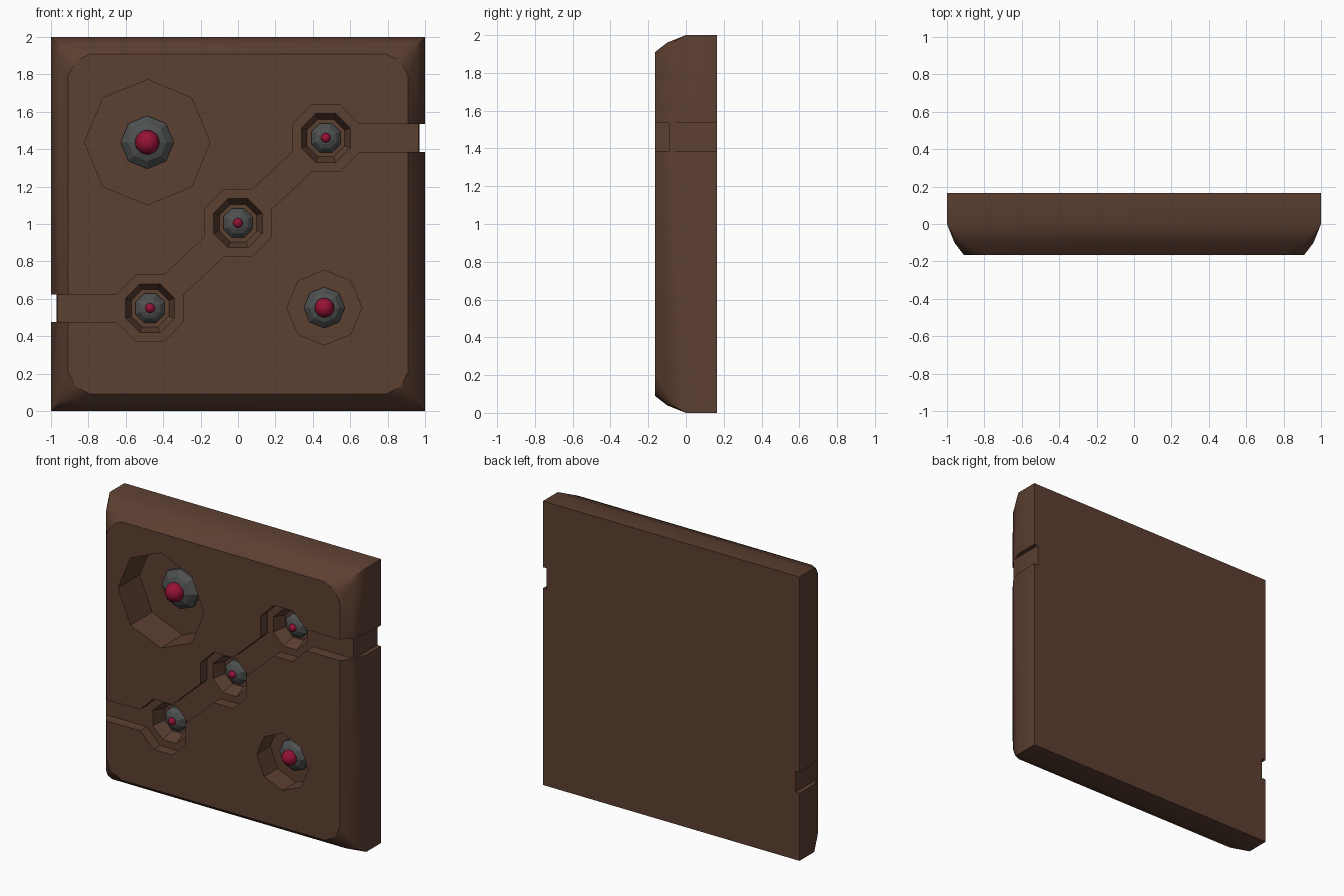
import bpy, bmesh, math

if "Cube" in bpy.data.objects:
    bpy.data.objects.remove(bpy.data.objects["Cube"])


def material(name, col):
    m = bpy.data.materials.new(name)
    m.diffuse_color = (*col, 1)
    m.use_nodes = True
    m.node_tree.nodes["Principled BSDF"].inputs["Base Color"].default_value = m.diffuse_color
    return m


BROWN = material("brown", (0.108, 0.050, 0.031))
GREY = material("dark grey", (0.075, 0.082, 0.080))
RED = material("crimson", (0.30, 0.006, 0.035))


def loft(name, rings, mat, smooth=True):
    """Closed solid through rings of (x, y, z) points."""
    bm = bmesh.new()
    vs = [[bm.verts.new(p) for p in r] for r in rings]
    n = len(vs[0])
    for a, b in zip(vs, vs[1:]):
        for i in range(n):
            bm.faces.new((a[i], a[(i + 1) % n], b[(i + 1) % n], b[i]))
    bm.faces.new(vs[0])
    bm.faces.new(vs[-1])
    bmesh.ops.remove_doubles(bm, verts=bm.verts, dist=1e-5)
    bmesh.ops.recalc_face_normals(bm, faces=bm.faces)
    me = bpy.data.meshes.new(name)
    bm.to_mesh(me)
    bm.free()
    me.materials.append(mat)
    ob = bpy.data.objects.new(name, me)
    bpy.context.collection.objects.link(ob)
    if smooth:
        smooth_by_angle(ob, 30)
    return ob


def activate(ob):
    bpy.ops.object.select_all(action='DESELECT')
    ob.select_set(True)
    bpy.context.view_layer.objects.active = ob


def smooth_by_angle(ob, deg):
    activate(ob)
    bpy.ops.object.shade_smooth_by_angle(angle=math.radians(deg))


def octagon(x, z, r, y, turn=0.0):
    return [(x + r * math.cos(math.radians(45 * i + turn)), y,
             z + r * math.sin(math.radians(45 * i + turn))) for i in range(8)]


def cut(ob, rings):
    c = loft("cutter", rings, BROWN, False)
    c.hide_render = True
    m = ob.modifiers.new("cut", 'BOOLEAN')
    m.operation, m.solver, m.object = 'DIFFERENCE', 'EXACT', c
    activate(ob)
    bpy.ops.object.modifier_apply(modifier=m.name)
    bpy.data.objects.remove(c)


def rounded_square(a, far, near, y):
    """Square outline whose corners are cut by three points."""
    corner = [(a, a - far), (a - near, a - near), (a - far, a)]
    pts = []
    for k in range(4):
        c, s = [(1, 0), (0, 1), (-1, 0), (0, -1)][k]
        pts += [(c * u - s * v, y, 1 + s * u + c * v) for u, v in corner]
    return pts


# Slab with a curved front border
plate = loft("wall_plate", [rounded_square(1, 0, 0, 0.165),
                            rounded_square(1, 0, 0, 0),
                            rounded_square(0.96, 0.05, 0.016, -0.1),
                            rounded_square(0.91, 0.12, 0.04, -0.165)], BROWN, False)

# Channel with three octagonal widenings, point-symmetric about the centre
CX, CZ, MID = 0.47, 0.455, 1.005
a, b = 0.178, 0.074
upper = [(-1.1, -CZ + b)]
upper += [(-CX + u, -CZ + v) for u, v in ((-a, b), (-b, a), (b, a))]
upper += [(-a, -b), (-a, b), (-b, a), (b, a)]
upper += [(CX + u, CZ + v) for u, v in ((-a, -b), (-a, b), (-b, a), (b, a), (a, b))]
upper += [(1.1, CZ + b)]
outline = upper + [(-u, -v) for u, v in upper]
cut(plate, [[(u, y, MID + v) for u, v in outline] for y in (-0.3, -0.09)])

# Side notches running through the whole thickness
for s in (-1, 1):
    z = MID + s * CZ
    cut(plate, [[(s * 0.97, y, z - b), (s * 1.1, y, z - b),
                 (s * 1.1, y, z + b), (s * 0.97, y, z + b)] for y in (-0.3, 0.3)])


def gem(name, x, z, r, floor, depth, red_r, red_y, turn):
    """Faceted grey socket with a red bead."""
    prof = [(1, 0.02), (1, -0.35 * depth), (0.72, -0.8 * depth), (0.42, -depth)]
    loft(name + "_socket", [octagon(x, z, r * k, floor + d, turn) for k, d in prof], GREY, False)
    bpy.ops.mesh.primitive_uv_sphere_add(segments=16, ring_count=10, radius=red_r,
                                         location=(x, red_y, z))
    ob = bpy.context.object
    ob.name = name + "_bead"
    ob.data.materials.append(RED)
    smooth_by_angle(ob, 60)


# Two round pits with large gems
for name, x, z, R, r, floor, depth, rr, ry in (
        ("large_gem", -0.485, 1.437, 0.335, 0.142, 0.075, 0.08, 0.065, -0.01),
        ("medium_gem", 0.462, 0.553, 0.2, 0.11, -0.015, 0.07, 0.052, -0.085)):
    cut(plate, [octagon(x, z, R, y) for y in (-0.3, floor)])
    gem(name, x, z, r, floor, depth, rr, ry, 0)

# Three tapered pits with small gems along the channel
k = 1 / math.cos(math.radians(22.5))
for i in (-1, 0, 1):
    x, z = i * CX, MID + i * CZ
    cut(plate, [octagon(x, z, 0.137 * k, -0.11, 22.5), octagon(x, z, 0.1 * k, 0, 22.5)])
    gem("small_gem_%d" % (i + 2), x, z, 0.078 * k, 0, 0.06, 0.026, -0.06, 22.5)

smooth_by_angle(plate, 30)
